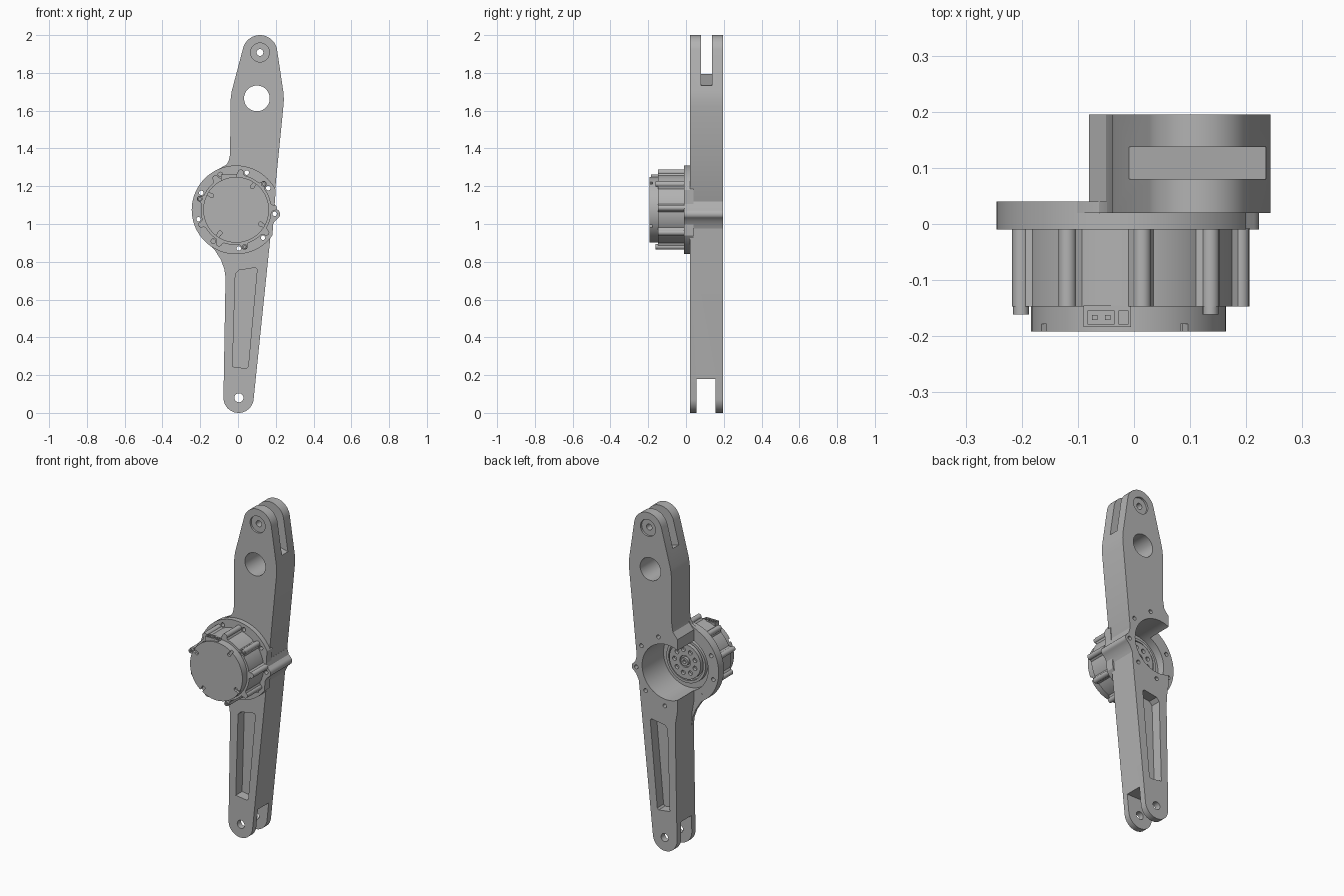
import bpy, bmesh, math
from mathutils import Vector

cube = bpy.data.objects.get("Cube")
if cube:
    bpy.data.objects.remove(cube, do_unlink=True)

grey = bpy.data.materials.new("machined_grey")
grey.use_nodes = True
grey.diffuse_color = (0.45, 0.45, 0.45, 1)
grey.node_tree.nodes["Principled BSDF"].inputs["Base Color"].default_value = (0.45, 0.45, 0.45, 1)

CX, CZ = -0.01, 1.075          # motor axis
FRONT, BACK = 0.02, 0.195      # depth of the link
parts = []


def arc(x, z, r, a0=0, a1=360, n=48):
    """Points on an arc in the xz plane; a full circle drops the repeated end."""
    count = n if a1 - a0 == 360 else n + 1
    angles = [math.radians(a0 + (a1 - a0) * i / n) for i in range(count)]
    return [(x + r * math.cos(a), z + r * math.sin(a)) for a in angles]


def polar(r, degrees):
    a = math.radians(degrees)
    return CX + r * math.cos(a), CZ + r * math.sin(a)


def prism(name, outline, y0, y1, keep=True):
    """Extrude an xz outline from y0 to y1."""
    bm = bmesh.new()
    face = bm.faces.new([bm.verts.new((x, y0, z)) for x, z in outline])
    out = bmesh.ops.extrude_face_region(bm, geom=[face])
    moved = [v for v in out["geom"] if isinstance(v, bmesh.types.BMVert)]
    bmesh.ops.translate(bm, vec=Vector((0, y1 - y0, 0)), verts=moved)
    bmesh.ops.recalc_face_normals(bm, faces=bm.faces)
    mesh = bpy.data.meshes.new(name)
    bm.to_mesh(mesh)
    bm.free()
    mesh.materials.append(grey)
    obj = bpy.data.objects.new(name, mesh)
    bpy.context.collection.objects.link(obj)
    if keep:
        parts.append(obj)
    return obj


def box(x0, x1, z0, z1):
    return [(x0, z0), (x1, z0), (x1, z1), (x0, z1)]


def cut(targets, outline, y0, y1, operation="DIFFERENCE"):
    """Apply a boolean with a temporary prism."""
    tool = prism("cutter", outline, y0, y1, keep=False)
    tool.hide_render = True
    for obj in targets:
        mod = obj.modifiers.new("cut", "BOOLEAN")
        mod.operation = operation
        mod.solver = "EXACT"
        mod.object = tool
        graph = bpy.context.evaluated_depsgraph_get()
        mesh = bpy.data.meshes.new_from_object(obj.evaluated_get(graph))
        obj.modifiers.clear()
        obj.data = mesh
    bpy.data.objects.remove(tool, do_unlink=True)


# Link body: rounded foot, tapered sides, rounded head
outline = arc(0.003, 0.08, 0.08, 180, 355, 24)
outline += [(0.17, 0.915), (0.24, 1.62), (0.243, 1.66), (0.24, 1.7)]
outline += arc(0.116, 1.908, 0.092, 8, 165, 24)
outline += [(-0.034, 1.7), (-0.039, 1.66), (-0.042, 1.37), (-0.05, 1.325), (-0.08, 1.29),
            (-0.08, 0.86), (-0.068, 0.79), (-0.066, 0.72)]
body = prism("link_body", outline, FRONT, BACK)

# Flange plate, trimmed along the body's left edge
flange = prism("motor_flange", arc(CX, CZ, 0.235, n=72), -0.01, 0.04)
cut([flange], [(0.172, 0.8), (0.5, 0.8), (0.5, 1.35), (0.212, 1.35)], -0.1, 0.1)

# Curved webs between flange and body
upper_web = prism("upper_web", [(-0.04, 1.38), (-0.046, 1.34), (-0.062, 1.313), (-0.1, 1.293),
                                (-0.15, 1.24), (0, 1.2)], FRONT, 0.04)
lower_web = prism("lower_web", [(-0.064, 0.7), (0, 0.95), (-0.17, 0.91), (-0.125, 0.865),
                                (-0.09, 0.81), (-0.072, 0.76)], FRONT, 0.04)

# Bolt boss on the left edge
boss = prism("side_boss", [(0.165, 0.95), (0.18, 0.985), (0.193, 1.012), (0.212, 1.032)]
             + arc(0.196, 1.052, 0.027, -35, 50, 10) + [(0.2, 1.085), (0.191, 1.12), (0.17, 1.12)],
             -0.01, BACK)

# Bore and bolt holes
mount = [body, flange, upper_web, lower_web, boss]
cut(mount, arc(CX, CZ, 0.165, n=64), -0.05, 0.3)
for i in range(9):
    x, z = polar(0.205, 34 + 40 * i)
    cut([body, flange, boss], arc(x, z, 0.012, n=16), -0.05, 0.3)

# Fork slots, pin holes and lightening hole
cut([body], [(-0.2, 1.845), (0.243, 1.73), (0.4, 1.7), (0.4, 2.2), (-0.2, 2.2)], 0.08, 0.137)
cut([body], box(-0.2, 0.3, -0.1, 0.18), 0.055, 0.157)
cut([body], arc(0.1, 1.665, 0.068), -0.1, 0.3)
cut([body], arc(0.116, 1.908, 0.018, n=24), -0.1, 0.3)
cut([body], arc(0.005, 0.08, 0.024, n=24), -0.1, 0.3)
for y0, y1 in ((-0.1, FRONT + 0.012), (BACK - 0.012, 0.3)):
    cut([body], arc(0.116, 1.908, 0.05, n=32), y0, y1)

# Lightening pockets on both faces of the lower arm
pocket = [(-0.029, 0.245), (0.045, 0.235), (0.054, 0.245), (0.101, 0.76), (0.093, 0.769),
          (0.005, 0.755), (-0.014, 0.735)]
for y0, y1 in ((-0.1, FRONT + 0.06), (BACK - 0.06, 0.3)):
    cut([body], pocket, y0, y1)

# Motor housing with ribs around it
prism("motor_housing", arc(CX, CZ, 0.187, n=72), -0.147, -0.008)
for i in range(9):
    x, z = polar(0.2, 3 + 40 * i)
    prism("housing_rib", arc(x, z, 0.016, n=16), -0.147, -0.008)
    rx, rz = polar(0.18, 3 + 40 * i)
    dx, dz = (z - CZ) * 0.13, (CX - x) * 0.13
    prism("rib_root", [(rx + dx, rz + dz), (x + dx / 2, z + dz / 2),
                       (x - dx / 2, z - dz / 2), (rx - dx, rz - dz)], -0.147, -0.008)
    if i % 3 == 1:
        bolt = prism("housing_bolt", arc(x, z, 0.014, n=16), -0.161, -0.14)
        cut([bolt], arc(x, z, 0.007, n=6), -0.2, -0.152)

# Motor cap with a rim groove, four notches and a connector
cap = prism("motor_cap", arc(CX, CZ, 0.174, n=72), -0.192, -0.14)
for angle in (55, 150, 235, 330):
    x, z = polar(0.15, angle)
    cut([cap], arc(x, z, 0.011, n=16), -0.3, -0.178)
    u, v = polar(0.19, angle)
    dx, dz = (z - CZ) * 0.055, (CX - x) * 0.055
    cut([cap], [(x + dx, z + dz), (u + dx, v + dz), (u - dx, v - dz), (x - dx, z - dz)], -0.3, -0.178)
plug = prism("connector", box(-0.09, -0.005, 1.2, 1.262), -0.184, -0.145)
cut([plug], box(-0.083, -0.035, 1.25, 1.3), -0.178, -0.155)
cut([plug], box(-0.028, -0.01, 1.25, 1.3), -0.178, -0.155)
for x in (-0.07, -0.047):
    prism("connector_pin", box(x - 0.005, x + 0.005, 1.24, 1.262), -0.171, -0.162)

# Output side: bearing ring and drilled output disc
ring = prism("bearing_ring", arc(CX, CZ, 0.13, n=64), -0.02, 0.015)
cut([ring], arc(CX, CZ, 0.115, n=64), -0.009, 0.1)
disc = prism("output_disc", arc(CX, CZ, 0.104, n=64), -0.02, 0.024)
cut([disc], arc(CX, CZ, 0.035, n=32), 0.012, 0.1)
for i in range(9):
    x, z = polar(0.07, 40 * i)
    cut([disc], arc(x, z, 0.013, n=16), 0.006, 0.1)
hub = prism("output_hub", arc(CX, CZ, 0.024, n=24), 0, 0.03)
cut([hub], arc(CX, CZ, 0.011, n=16), 0.01, 0.1)

# Smooth round walls, crisp edges
bpy.ops.object.select_all(action="DESELECT")
for obj in parts:
    obj.select_set(True)
bpy.context.view_layer.objects.active = body
bpy.ops.object.shade_smooth_by_angle(angle=math.radians(30))
